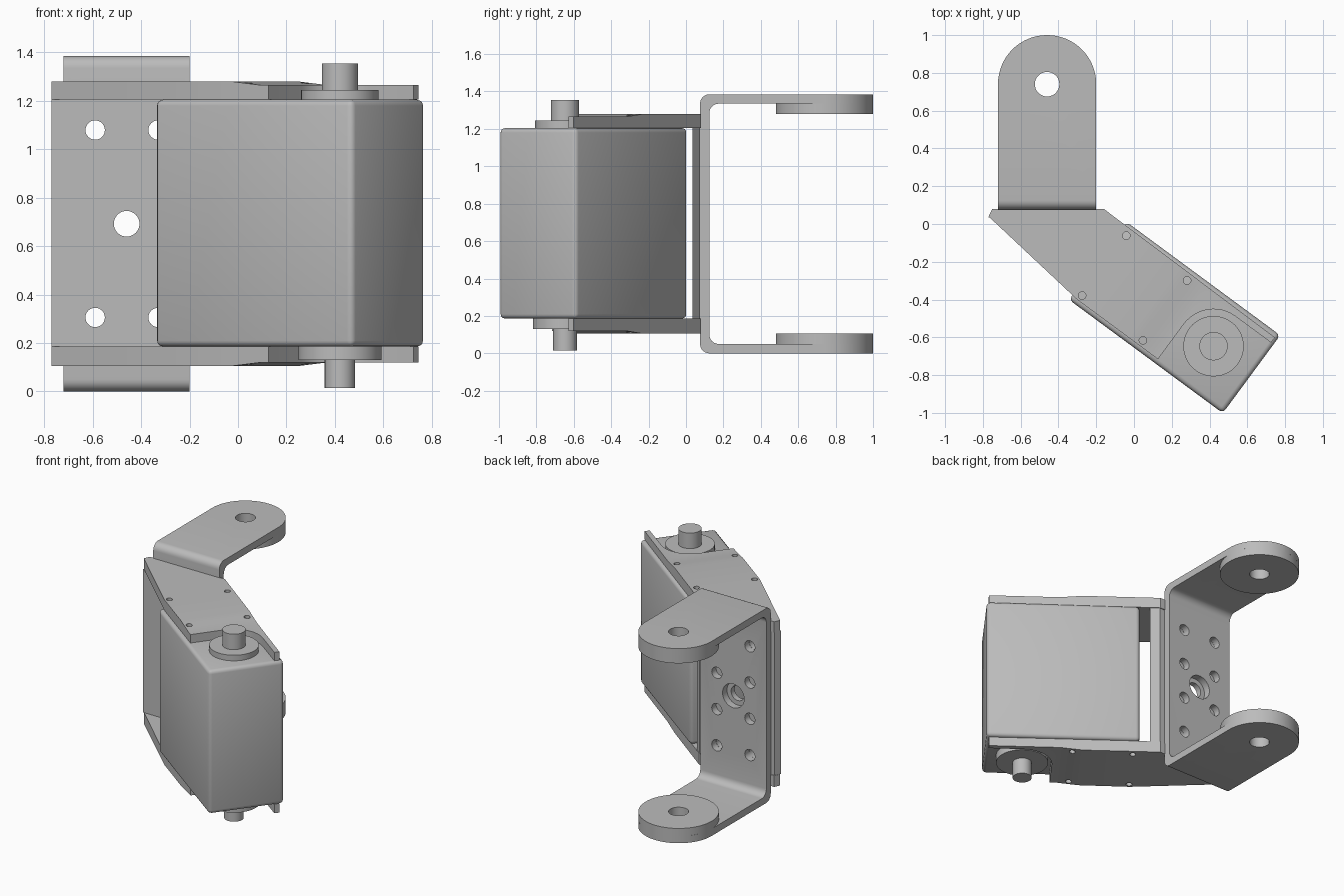
import bpy, bmesh, math
from mathutils import Vector, Matrix

if "Cube" in bpy.data.objects:
    bpy.data.objects.remove(bpy.data.objects["Cube"], do_unlink=True)

grey = bpy.data.materials.new("light_grey_metal")
grey.use_nodes = True
tone = (0.5, 0.5, 0.5, 1)
grey.diffuse_color = tone
grey.node_tree.nodes["Principled BSDF"].inputs["Base Color"].default_value = tone

# Frame of the slanted motor body
ANGLE = math.radians(-36.4)
CENTRE = Vector((0.215, -0.495, 0))
TURN = Matrix.Translation(CENTRE) @ Matrix.Rotation(ANGLE, 4, 'Z')
MID = 0.6925
parts = []


def local(u, v):
    p = TURN @ Vector((u, v, 0))
    return p.x, p.y


def finish(bm, name):
    bmesh.ops.recalc_face_normals(bm, faces=bm.faces[:])
    mesh = bpy.data.meshes.new(name)
    bm.to_mesh(mesh)
    bm.free()
    mesh.materials.append(grey)
    ob = bpy.data.objects.new(name, mesh)
    bpy.context.collection.objects.link(ob)
    parts.append(ob)
    return ob


def prism(points, depth):
    """Extrude a closed 3D outline along the depth vector."""
    bm = bmesh.new()
    face = bm.faces.new([bm.verts.new(p) for p in points])
    grown = bmesh.ops.extrude_face_region(bm, geom=[face])["geom"]
    moved = [g for g in grown if isinstance(g, bmesh.types.BMVert)]
    bmesh.ops.translate(bm, verts=moved, vec=depth)
    bmesh.ops.recalc_face_normals(bm, faces=bm.faces[:])
    return bm


def add_rod(bm, centre, radius, length, axis='Z', sides=32):
    m = Matrix.Translation(centre)
    if axis == 'Y':
        m = m @ Matrix.Rotation(math.pi / 2, 4, 'X')
    bmesh.ops.create_cone(bm, cap_ends=True, segments=sides, radius1=radius,
                          radius2=radius, depth=length, matrix=m)


def disc(name, x, y, z0, z1, radius, sides=48):
    bm = bmesh.new()
    add_rod(bm, (x, y, (z0 + z1) / 2), radius, z1 - z0, sides=sides)
    return finish(bm, name)


def drill(ob, holes):
    """Cut a list of (centre, radius, length, axis) round holes."""
    bm = bmesh.new()
    for hole in holes:
        add_rod(bm, *hole)
    cutter = finish(bm, "hole_cutter")
    parts.remove(cutter)
    cutter.hide_render = True
    mod = ob.modifiers.new("holes", 'BOOLEAN')
    mod.operation, mod.object, mod.solver = 'DIFFERENCE', cutter, 'EXACT'
    bpy.context.view_layer.objects.active = ob
    bpy.ops.object.modifier_apply(modifier=mod.name)
    bpy.data.objects.remove(cutter, do_unlink=True)


# U-shaped bracket: bent strip with round arm ends
TOP, T, BACK = 2 * MID, 0.05, 0.075
PX, PY, PR = -0.46, 0.74, 0.26
outline = [(1, 0), (BACK, 0), (BACK, TOP), (1, TOP),
           (1, TOP - T), (BACK + T, TOP - T), (BACK + T, T), (1, T)]
bm = prism([(PX - PR, y, z) for y, z in outline], (2 * PR, 0, 0))


def along(edge, axis):
    d = edge.verts[1].co - edge.verts[0].co
    return abs(d[axis]) > 0.99 * d.length


bends = [e for e in bm.edges if along(e, 0) and e.verts[0].co.y < 0.2]
bmesh.ops.bevel(bm, geom=bends, offset=0.05, segments=6, profile=0.5, affect='EDGES')
ends = [e for e in bm.edges if along(e, 2) and e.verts[0].co.y > 0.9]
bmesh.ops.bevel(bm, geom=ends, offset=PR - 0.001, segments=16, profile=0.5, affect='EDGES')
u_bracket = finish(bm, "u_bracket")
pivot = ((PX, PY, MID), 0.065, 2, 'Z')
holes = [pivot, ((PX, 0.1, MID), 0.085, 0.08, 'Y')]
for side in (-1, 1):
    for row in (-1.5, -0.5, 0.5, 1.5):
        holes.append(((PX + side * 0.13, 0.1, MID + row * 0.258), 0.04, 0.08, 'Y'))
drill(u_bracket, holes)

# Thick round pads inside the arm ends
for name, z0, z1 in (("lower_pad", T, 0.105), ("upper_pad", TOP - 0.105, TOP - T)):
    drill(disc(name, PX, PY, z0, z1, PR, 64), [pivot])

# Motor body with softened edges
bm = bmesh.new()
bmesh.ops.create_cube(bm, size=1, matrix=Matrix.Diagonal((1.012, 0.512, 1.02, 1)))
bmesh.ops.bevel(bm, geom=bm.edges[:], offset=0.025, segments=3, profile=0.5, affect='EDGES')
bm.transform(Matrix.Translation((0, 0, 0.695)) @ TURN)
finish(bm, "motor_body")

# Side flanges, cut away around the motor hub and stepped in slightly
HUB, GAP = 0.256, 0.196
arc = [local(HUB - GAP * math.cos(a), GAP * math.sin(a))
       for a in (math.pi / 2 * i / 12 for i in range(13))]
flange = [(-0.75, 0.08), (-0.77, 0.04), local(-0.47, -0.23), local(HUB - GAP, -0.23),
          *arc, local(0.49, GAP), local(0.49, 0.23), (-0.16, 0.08)]
for name, inner, outer in (("lower_flange", 0.185, 0.105), ("upper_flange", 1.205, 1.28)):
    bm = prism([(x, y, inner) for x, y in flange], (0, 0, outer - inner))
    normal = TURN.to_3x3() @ Vector((1, 0, 0))
    for u in (-0.13, 0.02):
        bmesh.ops.bisect_plane(bm, geom=bm.verts[:] + bm.edges[:] + bm.faces[:],
                               plane_co=TURN @ Vector((u, 0, 0)), plane_no=normal)
    for v in bm.verts:
        if abs(v.co.z - outer) < 0.001 and (v.co - CENTRE).dot(normal) > 0.015:
            v.co.z += 0.015 if inner > outer else -0.015
    ob = finish(bm, name)
    drill(ob, [((*local(u, v), (inner + outer) / 2), 0.02, 0.3, 'Z')
               for u in (-0.463, -0.063) for v in (-0.197, 0.197)])

# Mounting plate joining the flanges
plate = [(-0.75, 0.08), (-0.77, 0.04), (-0.11, 0.04), (-0.16, 0.08)]
bm = prism([(x, y - 0.006, 0.185) for x, y in plate], (0, 0, 1.02))
mount = finish(bm, "mounting_plate")
drill(mount, [((PX, 0.06, MID), 0.053, 0.2, 'Y')] +
      [((PX + i * 0.13, 0.06, MID + j * 0.387), 0.04, 0.2, 'Y')
       for i in (-1, 1) for j in (-1, 1)])

# Motor hubs and shafts
hx, hy = local(HUB, 0)
disc("upper_hub", hx, hy, 1.2, 1.245, 0.16)
disc("upper_shaft", hx, hy, 1.24, 1.355, 0.075)
disc("lower_hub", hx, hy, 0.13, 0.19, 0.172)
disc("lower_shaft", hx, hy, 0.015, 0.135, 0.063)

# Smooth round surfaces, keep edges crisp
bpy.ops.object.select_all(action='DESELECT')
for ob in parts:
    ob.select_set(True)
bpy.context.view_layer.objects.active = parts[0]
bpy.ops.object.shade_smooth_by_angle(angle=math.radians(32))
